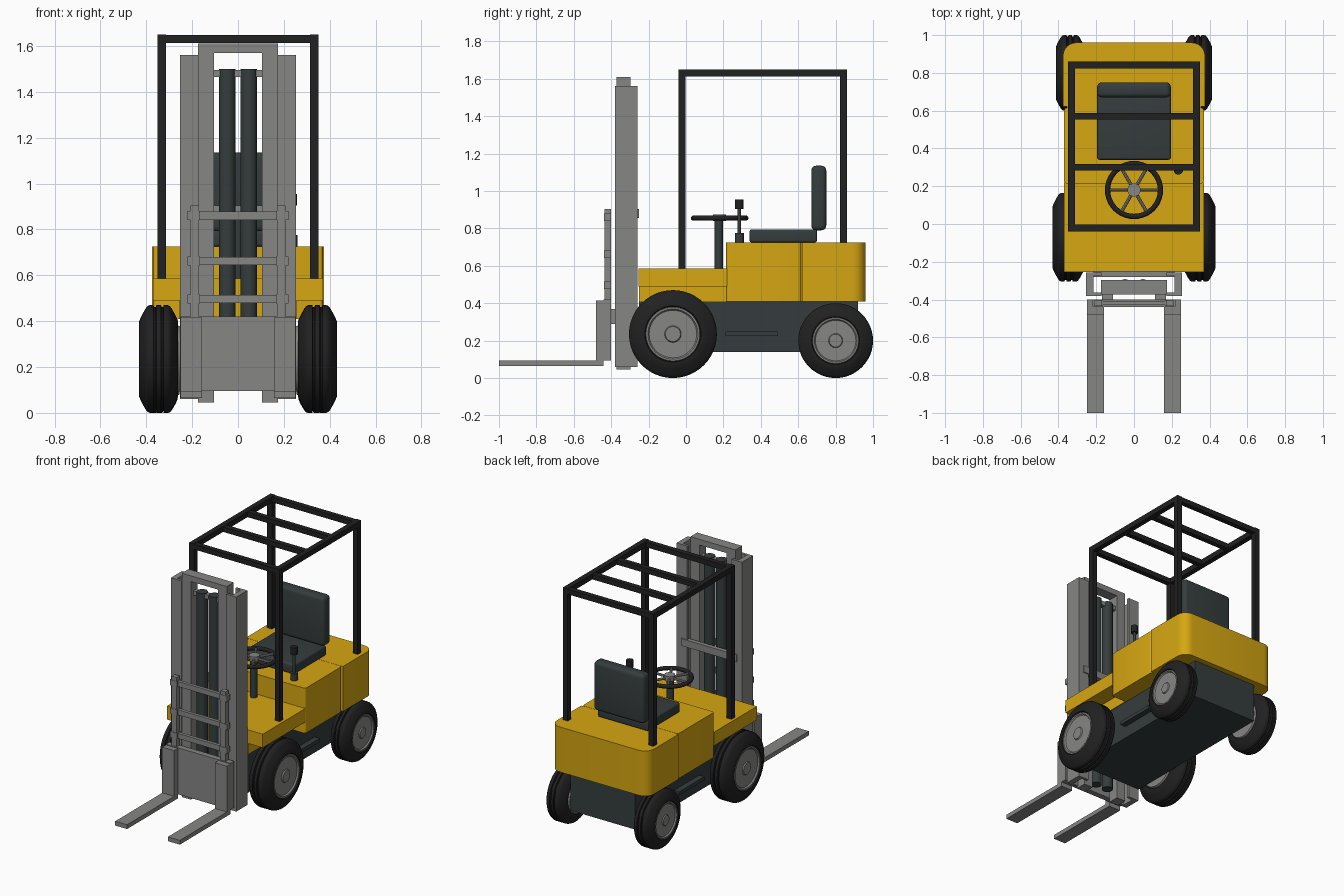
import bpy, bmesh, math
from mathutils import Vector, Matrix

cube = bpy.data.objects.get("Cube")
if cube:
    bpy.data.objects.remove(cube, do_unlink=True)


def material(name, rgb):
    m = bpy.data.materials.new(name)
    m.use_nodes = True
    m.diffuse_color = (*rgb, 1)
    m.node_tree.nodes["Principled BSDF"].inputs["Base Color"].default_value = (*rgb, 1)
    return m


YELLOW = material("body yellow", (0.67, 0.385, 0.006))
STEEL = material("steel grey", (0.24, 0.24, 0.235))
SLATE = material("dark slate", (0.036, 0.046, 0.047))
BLACK = material("rubber black", (0.015, 0.015, 0.015))


def finish(name, bm, mat, smooth=False):
    bmesh.ops.recalc_face_normals(bm, faces=bm.faces)
    mesh = bpy.data.meshes.new(name)
    bm.to_mesh(mesh)
    bm.free()
    mesh.materials.append(mat)
    ob = bpy.data.objects.new(name, mesh)
    bpy.context.collection.objects.link(ob)
    if smooth:
        bpy.ops.object.select_all(action='DESELECT')
        ob.select_set(True)
        bpy.context.view_layer.objects.active = ob
        bpy.ops.object.shade_smooth_by_angle(angle=math.radians(35))
    return ob


def box(name, x, y, z, mat, bevel=0.0, pick=None, segments=4):
    """Box from three (low, high) ranges; pick chooses the bevelled edges."""
    bm = bmesh.new()
    bmesh.ops.create_cube(bm, size=1)
    for v in bm.verts:
        v.co = Vector([r[0] if c < 0 else r[1] for c, r in zip(v.co, (x, y, z))])
    if bevel:
        edges = [e for e in bm.edges if pick is None or pick(e)]
        bmesh.ops.bevel(bm, geom=edges, offset=bevel, segments=segments,
                        profile=0.5, affect='EDGES')
    return finish(name, bm, mat, bevel > 0)


def pair(name, x, y, z, mat):
    """Box on the left side and its mirror on the right."""
    box("left_" + name, x, y, z, mat)
    box("right_" + name, (-x[1], -x[0]), y, z, mat)


def rod(name, a, b, r, mat, sides=20):
    a, b = Vector(a), Vector(b)
    bm = bmesh.new()
    turn = (b - a).to_track_quat('Z', 'Y').to_matrix().to_4x4()
    bmesh.ops.create_cone(bm, cap_ends=True, segments=sides, radius1=r, radius2=r,
                          depth=(b - a).length, matrix=Matrix.Translation((a + b) / 2) @ turn)
    return finish(name, bm, mat, True)


def lathe(name, profile, centre, mat, closed, steps=48):
    """Turn (radius, x) points around the x axis."""
    bm = bmesh.new()
    vs = [bm.verts.new((x, 0, r)) for r, x in profile]
    es = [bm.edges.new(p) for p in zip(vs, vs[1:])]
    if closed:
        es.append(bm.edges.new((vs[-1], vs[0])))
    bmesh.ops.spin(bm, geom=vs + es, cent=(0, 0, 0), axis=(1, 0, 0),
                   angle=math.tau, steps=steps)
    bmesh.ops.remove_doubles(bm, verts=bm.verts, dist=1e-5)
    bmesh.ops.translate(bm, verts=bm.verts, vec=centre)
    return finish(name, bm, mat, True)


def upright(e):
    return abs(e.verts[0].co.z - e.verts[1].co.z) > 0.01


# Wheels: grooved tyre and dished rim
HALF = [(0.62, 0.9), (0.64, 1), (0.7, 1), (0.8, 0.88), (0.93, 0.68), (0.98, 0.58),
        (1, 0.46), (1, 0.26), (0.96, 0.23), (0.96, 0.15), (1, 0.12)]


def wheel(name, centre, radius, half_width):
    s = 1 if centre[0] > 0 else -1
    full = HALF + [(r, -x) for r, x in reversed(HALF)]
    lathe(name + "_tyre", [(r * radius, x * half_width) for r, x in full], centre, BLACK, True)
    rim = [(0, 0.93), (0.17, 0.93), (0.19, 0.84), (0.54, 0.84), (0.57, 0.95), (0.61, 0.95),
           (0.63, 0.85), (0.63, -0.95), (0.6, -1.1), (0, -1.1)]
    lathe(name + "_rim", [(r * radius, s * x * half_width) for r, x in rim], centre, STEEL, False)


for side, s in (("left", 1), ("right", -1)):
    wheel(side + "_front_wheel", (s * 0.346, -0.07, 0.235), 0.235, 0.085)
    wheel(side + "_rear_wheel", (s * 0.338, 0.80, 0.20), 0.20, 0.075)

# Chassis with side steps
box("chassis", (-0.25, 0.25), (-0.25, 0.92), (0.14, 0.41), SLATE)
pair("side_step", (0.25, 0.29), (0.21, 0.49), (0.225, 0.25), SLATE)

# Yellow bodywork
box("front_cowl", (-0.255, 0.255), (-0.25, 0.22), (0.41, 0.49), YELLOW)
box("front_deck", (-0.37, 0.37), (-0.255, 0.22), (0.49, 0.585), YELLOW)
box("engine_cover", (-0.37, 0.37), (0.215, 0.615), (0.41, 0.725), YELLOW, 0.015, upright)
box("body_joint", (-0.355, 0.355), (0.60, 0.64), (0.41, 0.724), YELLOW)
box("counterweight", (-0.376, 0.376), (0.622, 0.96), (0.41, 0.725), YELLOW, 0.07,
    lambda e: upright(e) and e.verts[0].co.y > 0.9, 6)

# Seat
box("seat_cushion", (-0.195, 0.195), (0.34, 0.70), (0.725, 0.795), SLATE, 0.012)
box("seat_back", (-0.195, 0.195), (0.67, 0.75), (0.79, 1.135), SLATE, 0.025)

# Steering column and wheel
C = Vector((0, 0.18, 0.855))
rod("steering_column", (0, 0.175, 0.58), (0, 0.175, 0.85), 0.023, SLATE)
rod("steering_hub", C - Vector((0, 0, 0.015)), C + Vector((0, 0, 0.02)), 0.035, STEEL)
for i in range(6):
    a = math.tau * i / 6 + math.pi / 6
    rod("steering_spoke", C, C + Vector((math.sin(a), math.cos(a), 0)) * 0.137, 0.009, STEEL, 8)
bpy.ops.mesh.primitive_torus_add(location=C, major_radius=0.14, minor_radius=0.014,
                                 major_segments=40, minor_segments=10)
ring = bpy.context.object
ring.name = "steering_ring"
ring.data.materials.append(BLACK)
bpy.ops.object.shade_smooth_by_angle(angle=math.radians(60))

# Control lever
rod("lever_base", (0.235, 0.285, 0.725), (0.235, 0.285, 0.775), 0.024, SLATE)
rod("lever_rod", (0.235, 0.285, 0.77), (0.235, 0.285, 0.92), 0.01, SLATE, 12)
rod("lever_grip", (0.235, 0.285, 0.905), (0.235, 0.285, 0.955), 0.023, BLACK)

# Overhead guard
pair("front_post", (0.313, 0.35), (-0.04, -0.002), (0.585, 1.65), BLACK)
pair("rear_post", (0.313, 0.35), (0.823, 0.86), (0.725, 1.65), BLACK)
pair("roof_rail", (0.313, 0.35), (-0.002, 0.823), (1.612, 1.65), BLACK)
for y in (-0.021, 0.30, 0.57, 0.842):
    box("roof_bar", (-0.313, 0.313), (y - 0.018, y + 0.018), (1.612, 1.647), BLACK)

# Mast: outer channels, inner rails, cross ties
pair("outer_mast_web", (0.215, 0.253), (-0.38, -0.258), (0.06, 1.56), STEEL)
pair("outer_mast_front_flange", (0.172, 0.215), (-0.38, -0.362), (0.06, 1.56), STEEL)
pair("outer_mast_rear_flange", (0.172, 0.215), (-0.276, -0.258), (0.06, 1.56), STEEL)
pair("inner_mast_rail", (0.104, 0.174), (-0.372, -0.297), (0.045, 1.61), STEEL)
box("inner_mast_top", (-0.104, 0.104), (-0.372, -0.297), (1.57, 1.61), STEEL)
for z in (0.20, 0.88):
    box("mast_cross_tie", (-0.215, 0.215), (-0.28, -0.25), (z - 0.025, z + 0.025), STEEL)

# Lift cylinders
box("cylinder_tie", (-0.104, 0.104), (-0.345, -0.31), (1.465, 1.495), STEEL)
for s in (-1, 1):
    rod("lift_cylinder", (s * 0.047, -0.328, 0.10), (s * 0.047, -0.328, 1.50), 0.036, SLATE)

# Carriage and load backrest
box("carriage_plate", (-0.25, 0.25), (-0.44, -0.40), (0.095, 0.42), STEEL)
pair("carriage_bracket", (0.11, 0.17), (-0.40, -0.372), (0.29, 0.37), STEEL)
pair("backrest_post", (0.17, 0.208), (-0.435, -0.402), (0.42, 0.905), STEEL)
for z in (0.497, 0.662, 0.86):
    box("backrest_bar", (-0.17, 0.17), (-0.43, -0.407), (z - 0.018, z + 0.018), STEEL)
    pair("backrest_clip", (0.165, 0.22), (-0.438, -0.40), (z - 0.02, z + 0.02), STEEL)

# Forks
pair("fork_shank", (0.158, 0.25), (-0.48, -0.44), (0.065, 0.415), STEEL)
pair("fork_blade", (0.158, 0.25), (-1.0, -0.48), (0.065, 0.095), STEEL)
